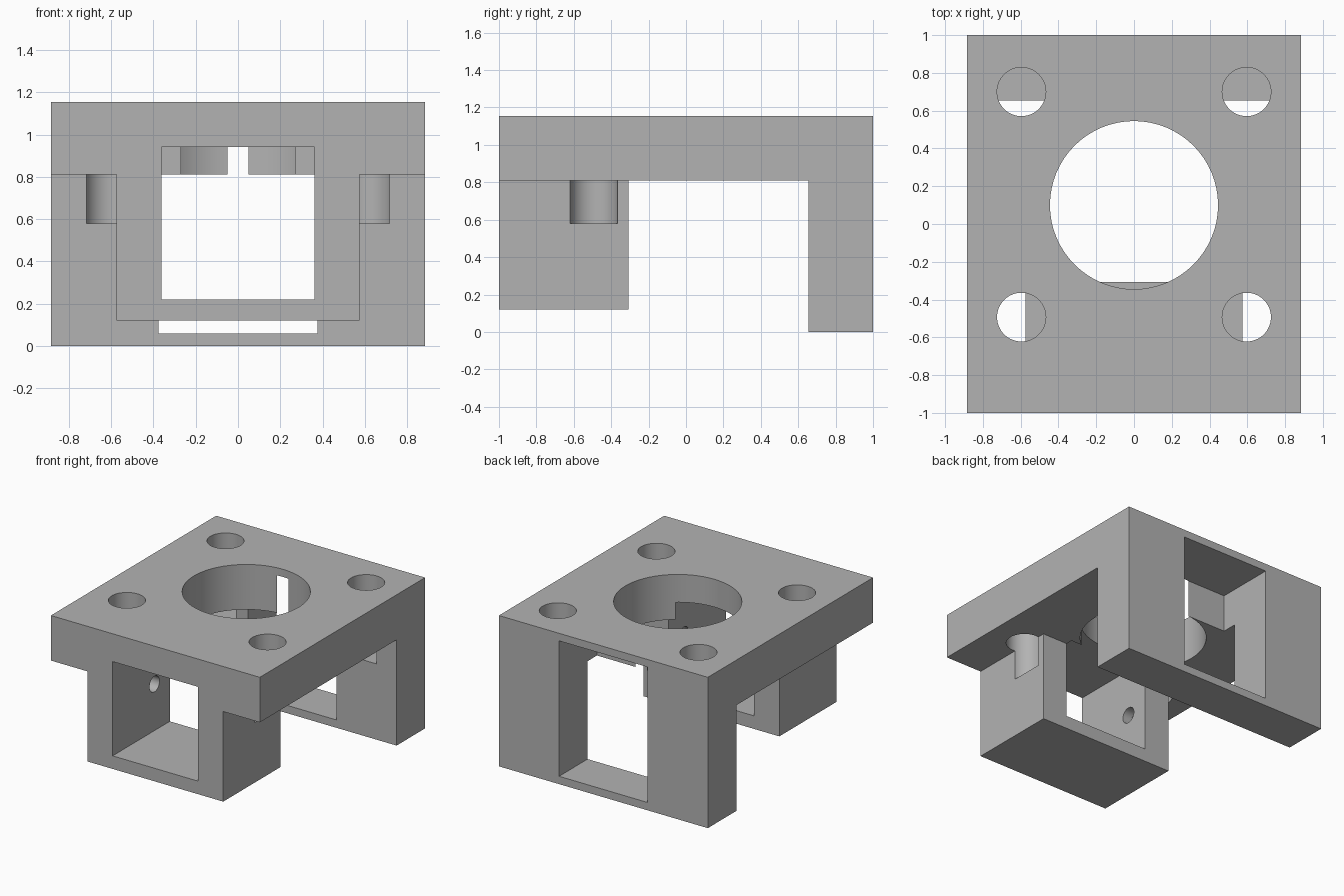
import bpy
import bmesh
from mathutils import Matrix, Vector

old = bpy.data.objects.get("Cube")
if old:
    bpy.data.objects.remove(old, do_unlink=True)

grey = bpy.data.materials.new("plain grey")
grey.use_nodes = True
color = (0.45, 0.45, 0.45, 1)
grey.diffuse_color = color
grey.node_tree.nodes["Principled BSDF"].inputs["Base Color"].default_value = color


def finish(name, bm):
    mesh = bpy.data.meshes.new(name)
    bm.to_mesh(mesh)
    bm.free()
    mesh.materials.append(grey)
    obj = bpy.data.objects.new(name, mesh)
    bpy.context.collection.objects.link(obj)
    return obj


def box(name, low, high):
    low, high = Vector(low), Vector(high)
    bm = bmesh.new()
    place = Matrix.Translation((low + high) / 2) @ Matrix.Diagonal((*(high - low), 1))
    bmesh.ops.create_cube(bm, size=1, matrix=place)
    return finish(name, bm)


def cylinder(name, center, radius, length, axis="Z"):
    bm = bmesh.new()
    turn = Vector((1, 0, 0)) if axis == "X" else Vector((0, 0, 1))
    place = Matrix.Translation(center) @ turn.to_track_quat("Z", "Y").to_matrix().to_4x4()
    bmesh.ops.create_cone(bm, cap_ends=True, segments=64, radius1=radius,
                          radius2=radius, depth=length, matrix=place)
    return finish(name, bm)


def combine(target, tool, operation):
    tool.hide_render = True
    mod = target.modifiers.new(tool.name, "BOOLEAN")
    mod.operation = operation
    mod.solver = "EXACT"
    mod.object = tool
    bpy.context.view_layer.objects.active = target
    bpy.ops.object.modifier_apply(modifier=mod.name)
    bpy.data.objects.remove(tool, do_unlink=True)


half_width, top, underside = 0.885, 1.155, 0.81

# Top plate and rear wall as one extruded side profile
bm = bmesh.new()
profile = [(-1, top), (-1, underside), (0.655, underside), (0.655, 0), (1, 0), (1, top)]
face = bm.faces.new([bm.verts.new((-half_width, y, z)) for y, z in profile])
extruded = bmesh.ops.extrude_face_region(bm, geom=[face])
moved = [v for v in extruded["geom"] if isinstance(v, bmesh.types.BMVert)]
bmesh.ops.translate(bm, verts=moved, vec=(2 * half_width, 0, 0))
bmesh.ops.recalc_face_normals(bm, faces=bm.faces)
bracket = finish("mounting_bracket", bm)

# Front block under the plate
block = box("front_block", (-0.575, -1, 0.12), (0.575, -0.308, 0.9))
combine(bracket, block, "UNION")

# Front and rear rectangular openings, both reaching into the plate
cutters = [
    box("front_opening", (-0.362, -1.2, 0.22), (0.362, -0.254, 0.942)),
    box("rear_opening", (-0.375, 0.542, 0.06), (0.375, 1.2, 1.097)),
    cylinder("center_bore", (0, 0.1, 1), 0.445, 0.8),
]

# Blind corner bores and small blind holes in the front opening's side walls
for side, label in ((-1, "right"), (1, "left")):
    for y, end in ((-0.493, "front"), (0.7, "rear")):
        cutters.append(cylinder(f"{end}_{label}_bore", (side * 0.596, y, 0.98), 0.129, 0.8))
    cutters.append(cylinder(f"{label}_pin_hole", (side * 0.36, -0.493, 0.577), 0.06, 0.16, "X"))

for cutter in cutters:
    combine(bracket, cutter, "DIFFERENCE")

# Smooth the bores, keep the edges sharp
bpy.ops.object.select_all(action="DESELECT")
bracket.select_set(True)
bpy.context.view_layer.objects.active = bracket
bpy.ops.object.shade_smooth_by_angle(angle=0.5)
